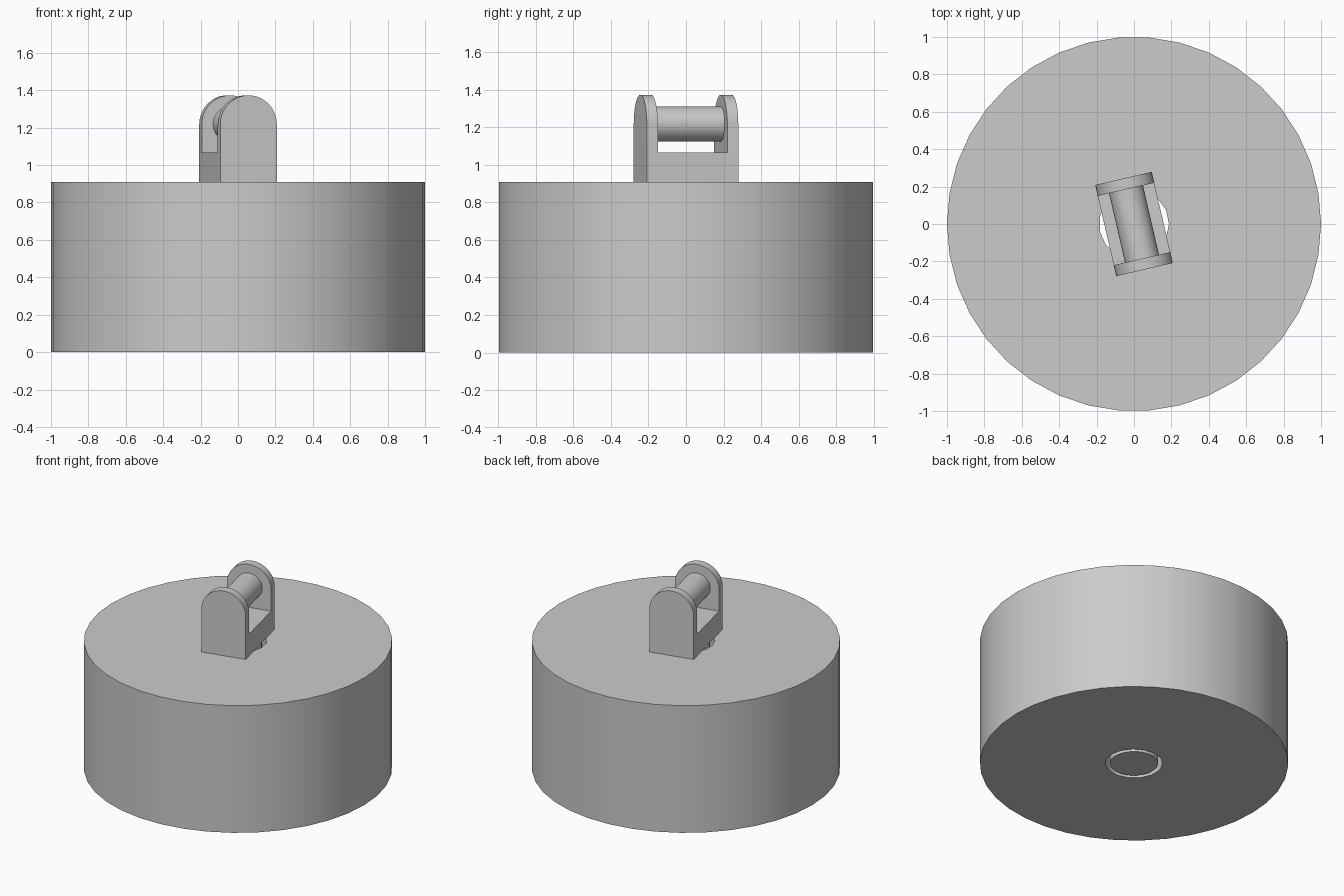
import bpy, bmesh, math
from mathutils import Matrix

if "Cube" in bpy.data.objects:
    bpy.data.objects.remove(bpy.data.objects["Cube"], do_unlink=True)

BODY_TOP = 0.91      # top of the drum
TURN = math.radians(13)   # twist of the bracket about z
WIDTH, LENGTH, PLATE = 0.31, 0.50, 0.06
AXIS = 1.218         # height of the pin and arch centres

grey = bpy.data.materials.new("plain grey")
grey.use_nodes = True
colour = (0.6, 0.6, 0.6, 1)
grey.diffuse_color = colour
grey.node_tree.nodes["Principled BSDF"].inputs["Base Color"].default_value = colour


def finish(name, bm, turn=0):
    bmesh.ops.recalc_face_normals(bm, faces=bm.faces)
    bm.transform(Matrix.Rotation(turn, 4, 'Z'))
    mesh = bpy.data.meshes.new(name)
    bm.to_mesh(mesh)
    bm.free()
    mesh.materials.append(grey)
    ob = bpy.data.objects.new(name, mesh)
    bpy.context.collection.objects.link(ob)
    bpy.ops.object.select_all(action='DESELECT')
    ob.select_set(True)
    bpy.context.view_layer.objects.active = ob
    bpy.ops.object.shade_smooth_by_angle(angle=math.radians(35))
    return ob


def circle(radius, sides):
    return [(radius * math.cos(math.tau * i / sides),
             radius * math.sin(math.tau * i / sides)) for i in range(sides)]


def prism(name, outline, place, start, end, turn=0):
    """Sweep a closed outline from start to end; place maps (u, v, w) to a point."""
    bm = bmesh.new()
    low, high = [[bm.verts.new(place(u, v, w)) for u, v in outline] for w in (start, end)]
    bm.faces.new(low)
    bm.faces.new(high)
    for i in range(len(low)):
        bm.faces.new((low[i - 1], low[i], high[i], high[i - 1]))
    return finish(name, bm, turn)


def upright(u, v, w):
    return (u, v, w)


def lengthwise(u, v, w):
    return (u, w, v)


# drum with a narrow bore right through it
bm = bmesh.new()
rims = {0: [], BODY_TOP: []}
for outline in (circle(1, 38), circle(0.187, 15)):
    rings = [[bm.verts.new((x, y, z)) for x, y in outline] for z in rims]
    for i in range(len(outline)):
        bm.faces.new((rings[0][i - 1], rings[0][i], rings[1][i], rings[1][i - 1]))
        for z, ring in zip(rims, rings):
            rims[z].append(bm.edges.get((ring[i - 1], ring[i])))
for edges in rims.values():
    bmesh.ops.triangle_fill(bm, edges=edges, use_beauty=True)
finish("drum", bm)

# shaft inside the bore, carrying the bracket
prism("shaft", circle(0.156, 32), upright, 0, BODY_TOP)

# bracket base block between the end plates
h, inner = WIDTH / 2, LENGTH / 2 - PLATE
block = [(-h, BODY_TOP), (h, BODY_TOP), (h, 1.066), (-h, 1.066)]
prism("bracket_base", block, lengthwise, -inner, inner, TURN)

# two round-topped end plates
arch = [(-h, BODY_TOP), (h, BODY_TOP)]
arch += [(h * math.cos(math.pi * i / 20), AXIS + h * math.sin(math.pi * i / 20)) for i in range(21)]
for side, name in ((-1, "front_plate"), (1, "back_plate")):
    prism(name, arch, lengthwise, side * inner, side * LENGTH / 2, TURN)

# cross pin
pin = [(u, v + AXIS) for u, v in circle(0.093, 32)]
prism("cross_pin", pin, lengthwise, -inner, inner, TURN)
